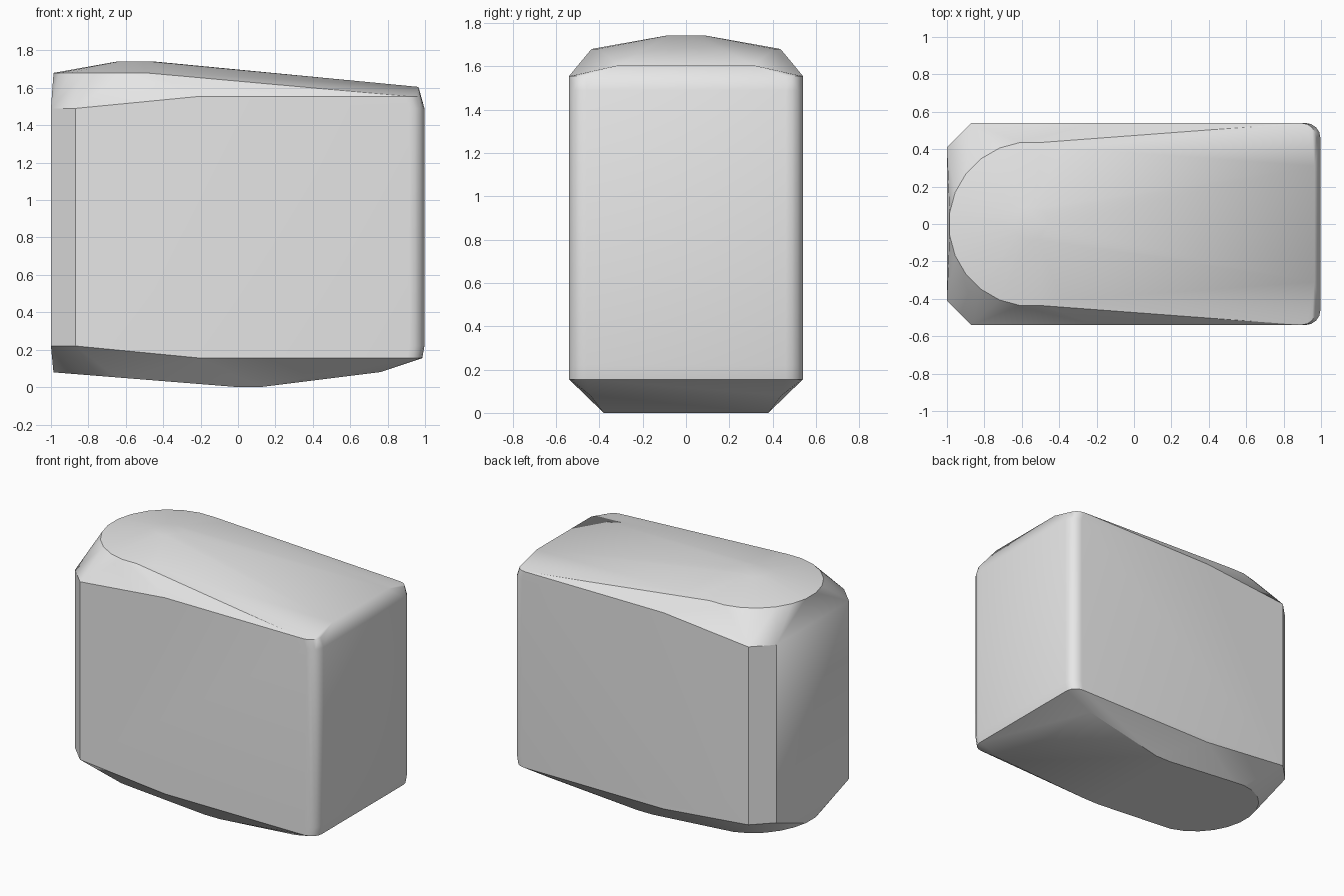
import bpy, bmesh, math

cube = bpy.data.objects.get("Cube")
if cube:
    bpy.data.objects.remove(cube, do_unlink=True)

points = []


def pair(x, y, z):
    """Add a point and its mirror across y."""
    points.extend([(x, y, z), (x, -y, z)])


def ring(cx, radius, height, steps=24):
    """Add a horizontal ring; height is a function of x."""
    for i in range(steps):
        a = 2 * math.pi * (i + 0.5) / steps
        x = cx + radius * math.cos(a)
        points.append((x, radius * math.sin(a), height(x)))


# chamfered end
for z in (0.22, 1.49):
    pair(-1.0, 0.41, z)
    pair(-0.87, 0.54, z)

# long side edges
for z in (0.155, 1.555):
    pair(-0.2, 0.54, z)

# rounded vertical corners of the square end
r = 0.08
for z, end in ((0.155, 0.985), (0.22, 0.997), (1.49, 0.997), (1.555, 0.975)):
    for i in range(5):
        a = math.pi / 2 * i / 4
        pair(end - r + r * math.cos(a), 0.46 + r * math.sin(a), z)

# domed top: round shoulder, small crown, sloping far edge
ring(-0.55, 0.44, lambda x: 1.68)
ring(-0.55, 0.09, lambda x: 1.742)
pair(0.965, 0.31, 1.605)

# keel-like underside with a rounded end
ring(-0.6, 0.39, lambda x: -0.08 * x)
for x, y, z in ((0.0, 0.38, 0.0), (0.12, 0.38, 0.0), (0.76, 0.44, 0.08)):
    pair(x, y, z)

# wrap the sections in one faceted shell
bm = bmesh.new()
for p in points:
    bm.verts.new(p)
hull = bmesh.ops.convex_hull(bm, input=bm.verts[:])
loose = {v for v in hull["geom_interior"] + hull["geom_unused"]
         if isinstance(v, bmesh.types.BMVert)}
bmesh.ops.delete(bm, geom=list(loose), context='VERTS')
bmesh.ops.dissolve_limit(bm, angle_limit=math.radians(0.5),
                         verts=bm.verts[:], edges=bm.edges[:])
bmesh.ops.recalc_face_normals(bm, faces=bm.faces[:])
mesh = bpy.data.meshes.new("rounded_block")
bm.to_mesh(mesh)
bm.free()
block = bpy.data.objects.new("rounded_block", mesh)
bpy.context.collection.objects.link(block)

# plain grey material
grey = bpy.data.materials.new("light_grey")
grey.use_nodes = True
colour = (0.8, 0.8, 0.8, 1.0)
grey.diffuse_color = colour
for node in grey.node_tree.nodes:
    if node.type == 'BSDF_PRINCIPLED':
        node.inputs["Base Color"].default_value = colour
mesh.materials.append(grey)

# smooth shading with crisp ridges
bpy.ops.object.select_all(action='DESELECT')
block.select_set(True)
bpy.context.view_layer.objects.active = block
bpy.ops.object.shade_smooth_by_angle(angle=math.radians(30))
